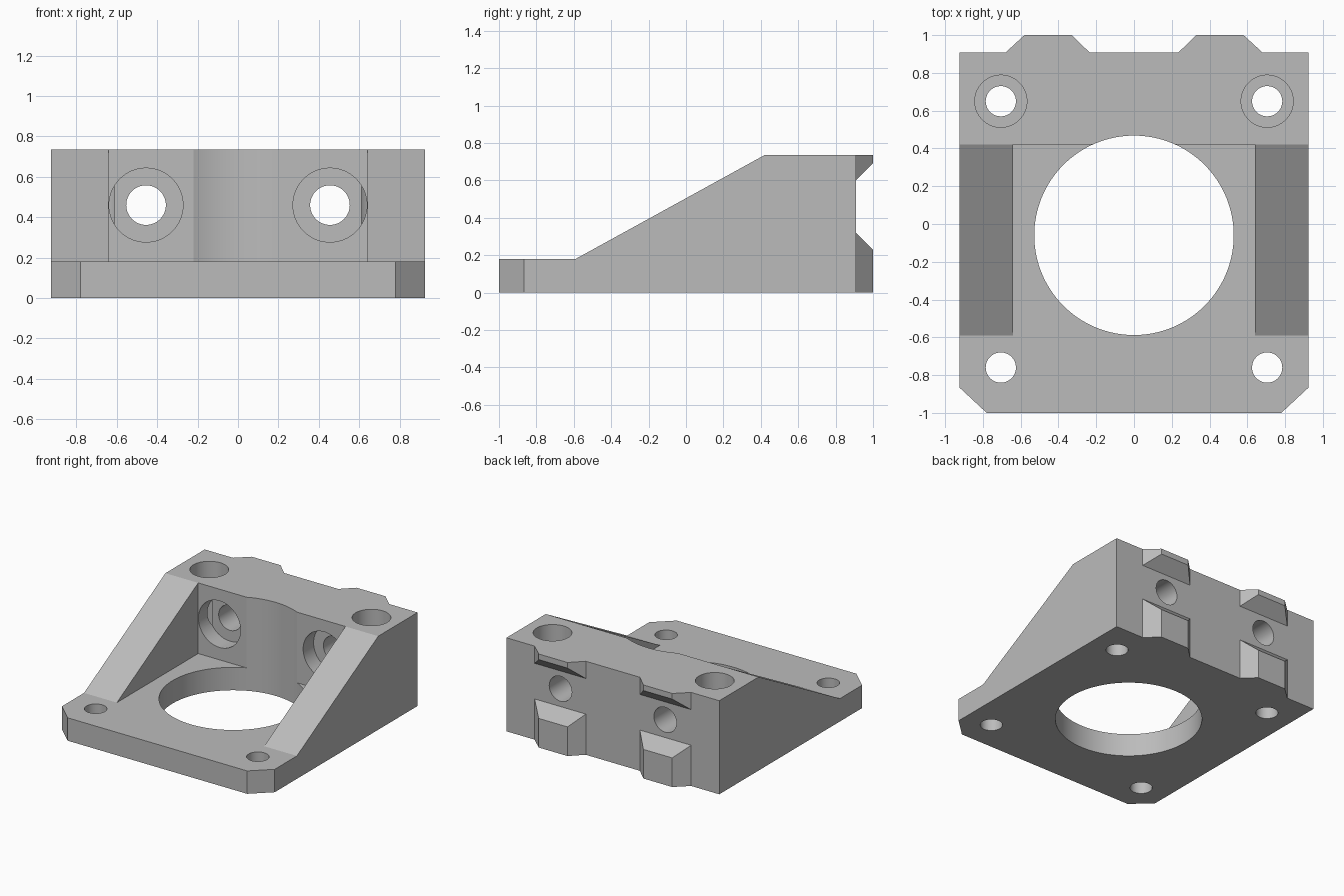
import bpy
import bmesh
import math
from mathutils import Vector

if "Cube" in bpy.data.objects:
    bpy.data.objects.remove(bpy.data.objects["Cube"], do_unlink=True)

HALF_W, BACK, TOP, PLATE = 0.925, 0.908, 0.735, 0.18

gray = bpy.data.materials.new("plain gray")
gray.use_nodes = True
gray.diffuse_color = (0.5, 0.5, 0.5, 1)
gray.node_tree.nodes["Principled BSDF"].inputs["Base Color"].default_value = (0.5, 0.5, 0.5, 1)


def prism(name, points, sweep):
    """Closed outline of 3D points swept along a vector."""
    bm = bmesh.new()
    face = bm.faces.new([bm.verts.new(p) for p in points])
    moved = bmesh.ops.extrude_face_region(bm, geom=[face])["geom"]
    bmesh.ops.translate(bm, vec=Vector(sweep),
                        verts=[v for v in moved if isinstance(v, bmesh.types.BMVert)])
    bmesh.ops.recalc_face_normals(bm, faces=bm.faces)
    mesh = bpy.data.meshes.new(name)
    bm.to_mesh(mesh)
    bm.free()
    obj = bpy.data.objects.new(name, mesh)
    bpy.context.collection.objects.link(obj)
    return obj


def side_prism(name, yz, half_width):
    return prism(name, [(-half_width, y, z) for y, z in yz], (2 * half_width, 0, 0))


def round_cutter(name, centre, radius, sweep, sides=64):
    """Cylinder starting at centre, running along z or y."""
    x, y, z = centre
    ring = []
    for i in range(sides):
        a = math.tau * i / sides
        u, v = radius * math.cos(a), radius * math.sin(a)
        ring.append((x + u, y + v, z) if sweep[2] else (x + u, y, z + v))
    return prism(name, ring, sweep)


def cut(body, cutter):
    cutter.hide_render = True
    mod = body.modifiers.new(cutter.name, "BOOLEAN")
    mod.operation = "DIFFERENCE"
    mod.solver = "EXACT"
    mod.object = cutter
    bpy.context.view_layer.objects.active = body
    bpy.ops.object.modifier_apply(modifier=mod.name)
    bpy.data.objects.remove(cutter, do_unlink=True)


# Plan outline: chamfered front corners and two tapered ribs on the back
half = [(0.78, -1), (HALF_W, -0.865), (HALF_W, BACK), (0.68, BACK),
        (0.58, 1), (0.33, 1), (0.235, BACK)]
outline = half + [(-x, y) for x, y in reversed(half)]
bracket = prism("mounting_bracket", [(x, y, 0) for x, y in outline], (0, 0, TOP))
bracket.data.materials.append(gray)

# Sloping sides above the base plate
slope = (TOP - PLATE) / 1.01
cut(bracket, side_prism("slope_cutter", [
    (-1.2, PLATE), (-0.59, PLATE), (0.62, PLATE + 1.21 * slope), (0.62, 1.2), (-1.2, 1.2)], 1.2))

# Open pocket between the side walls
cut(bracket, side_prism("pocket_cutter", [
    (-1.2, PLATE), (0.42, PLATE), (0.42, 1.2), (-1.2, 1.2)], 0.64))

# Bevelled gap across the back ribs
cut(bracket, side_prism("rib_gap_cutter", [
    (BACK, 0.32), (BACK, 0.60), (1.1, 0.79), (1.1, 0.13)], 0.8))

# Large central opening
cut(bracket, round_cutter("opening_cutter", (0, -0.06, -0.1), 0.528, (0, 0, 1.2), 128))

for s in (-1, 1):
    # Vertical screw holes, with deep counterbores at the back
    cut(bracket, round_cutter("front_hole_cutter", (s * 0.705, -0.76, -0.1), 0.08, (0, 0, 0.6)))
    cut(bracket, round_cutter("back_hole_cutter", (s * 0.705, 0.65, -0.1), 0.08, (0, 0, 0.6)))
    cut(bracket, round_cutter("back_bore_cutter", (s * 0.705, 0.65, PLATE), 0.138, (0, 0, 0.8)))
    # Horizontal screw holes through the rear wall, counterbored from the pocket
    cut(bracket, round_cutter("wall_hole_cutter", (s * 0.455, 0.3, 0.46), 0.098, (0, 0.9, 0)))
    cut(bracket, round_cutter("wall_bore_cutter", (s * 0.455, 0.35, 0.46), 0.183, (0, 0.2, 0)))

bpy.ops.object.select_all(action="DESELECT")
bracket.select_set(True)
bpy.context.view_layer.objects.active = bracket
bpy.ops.object.shade_smooth_by_angle(angle=math.radians(20))
